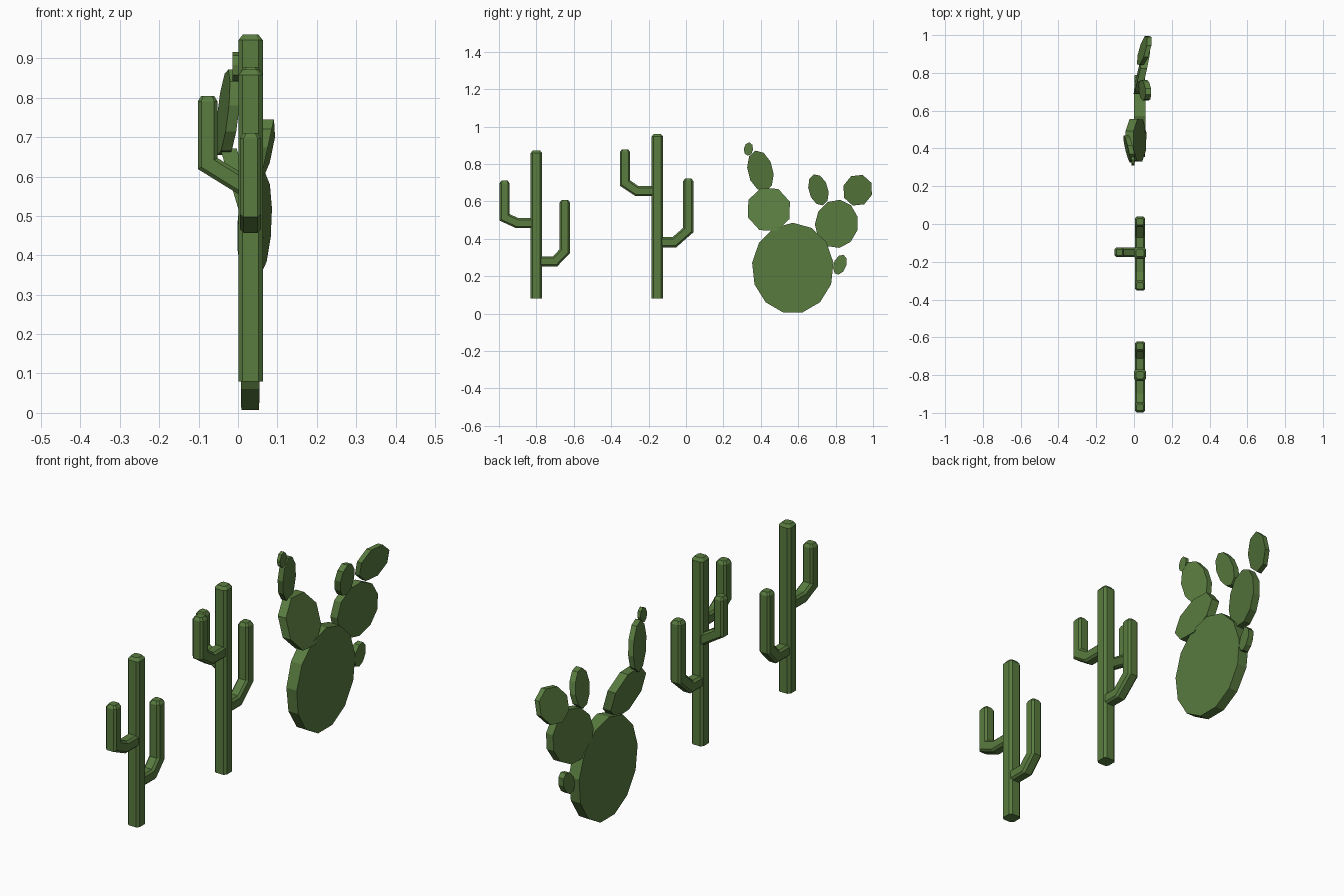
import bpy, bmesh
from math import sin, cos, pi, radians
from mathutils import Vector

if "Cube" in bpy.data.objects:
    bpy.data.objects.remove(bpy.data.objects["Cube"])

green = bpy.data.materials.new("cactus_green")
green.diffuse_color = (0.10, 0.20, 0.05, 1)
green.use_nodes = True
green.node_tree.nodes["Principled BSDF"].inputs["Base Color"].default_value = green.diffuse_color


def finish(name, bm):
    bmesh.ops.recalc_face_normals(bm, faces=bm.faces)
    mesh = bpy.data.meshes.new(name)
    bm.to_mesh(mesh)
    bm.free()
    mesh.materials.append(green)
    obj = bpy.data.objects.new(name, mesh)
    bpy.context.collection.objects.link(obj)
    return obj


def loft(name, rings):
    """Skin a list of equal-length vertex rings and cap both ends."""
    bm = bmesh.new()
    loops = [[bm.verts.new(p) for p in r] for r in rings]
    n = len(loops[0])
    for a, b in zip(loops, loops[1:]):
        for i in range(n):
            j = (i + 1) % n
            bm.faces.new((a[i], a[j], b[j], b[i]))
    bm.faces.new(loops[0][::-1])
    bm.faces.new(loops[-1])
    return finish(name, bm)


def stem(name, path, half, normal=(1, 0, 0), tip=0.014):
    """Sweep a chamfered square along a flat path that ends upward, with a bevelled tip."""
    pts = [Vector(p) for p in path]
    w = Vector(normal)
    c = half * 0.65
    section = [(half, -c), (half, c), (c, half), (-c, half),
               (-half, c), (-half, -c), (-c, -half), (c, -half)]
    top = pts[-1].copy()
    pts[-1].z -= tip
    dirs = [(b - a).normalized() for a, b in zip(pts, pts[1:])]
    rings = []
    for i, p in enumerate(pts):
        d0, d1 = dirs[max(i - 1, 0)], dirs[min(i, len(dirs) - 1)]
        d = (d0 + d1).normalized()
        u = w.cross(d) / d.dot(d1)          # mitred joint
        rings.append([p + u * a + w * b for a, b in section])
    u = w.cross(dirs[-1])
    rings.append([top + (u * a + w * b) * 0.65 for a, b in section])
    return loft(name, rings)


def pad(name, centre, ry, rz, n, thick, roll=0, ky=0, kz=0, taper=0):
    """Flat n-sided pad in the YZ plane; ky and kz tilt it sideways."""
    cx, cy, cz = centre
    r = radians(roll)
    rings = []
    for side in (-0.5, 0.5):
        ring = []
        for i in range(n):
            t = 2 * pi * i / n + pi / 2
            a, b = ry * cos(t), rz * sin(t)
            y, z = a * cos(r) - b * sin(r), a * sin(r) + b * cos(r)
            x = ky * y + kz * z + side * thick * (1 + taper * z / rz)
            ring.append((cx + x, cy + y, cz + z))
        rings.append(ring)
    return loft(name, rings)


def arm(name, root_y, bend, elbow, top):
    """Arm in the YZ plane: out of the trunk, diagonal, then straight up."""
    X = 0.032
    return stem(name, [(X, root_y, bend[1]), (X, *bend), (X, *elbow), (X, elbow[0], top)], 0.027)


# Small column cactus
stem("small_cactus_trunk", [(0.032, -0.80, 0.08), (0.032, -0.80, 0.872)], 0.031)
arm("small_cactus_front_arm", -0.80, (-0.902, 0.484), (-0.970, 0.515), 0.711)
arm("small_cactus_rear_arm", -0.80, (-0.700, 0.280), (-0.648, 0.334), 0.608)

# Tall column cactus
stem("tall_cactus_trunk", [(0.032, -0.153, 0.08), (0.032, -0.153, 0.96)], 0.031)
arm("tall_cactus_front_arm", -0.153, (-0.262, 0.655), (-0.326, 0.698), 0.878)
arm("tall_cactus_rear_arm", -0.153, (-0.062, 0.382), (0.012, 0.447), 0.723)
stem("tall_cactus_side_arm",
     [(0.02, -0.15, 0.573), (-0.077, -0.15, 0.633), (-0.077, -0.15, 0.805)],
     0.025, normal=(0, 1, 0))

# Flat pad cactus
pad("main_pad", (0.031, 0.571, 0.243), 0.219, 0.243, 13, 0.053, taper=0.15)
pad("front_lower_pad", (0.010, 0.443, 0.557), 0.120, 0.122, 8, 0.042, roll=20, kz=-0.3)
pad("front_upper_pad", (-0.025, 0.398, 0.763), 0.068, 0.112, 10, 0.027, roll=14, ky=-0.2, kz=0.08)
pad("front_bud", (-0.006, 0.334, 0.880), 0.025, 0.036, 8, 0.016, roll=-8)
pad("rear_lower_pad", (0.042, 0.805, 0.480), 0.116, 0.130, 11, 0.036, roll=-8, ky=0.22, kz=0.04)
pad("rear_inner_pad", (0.058, 0.708, 0.662), 0.052, 0.086, 10, 0.030, roll=16, kz=0.22)
pad("rear_outer_pad", (0.055, 0.918, 0.660), 0.080, 0.086, 8, 0.024, roll=-18, ky=0.25, kz=0.22)
pad("rear_bud", (0.046, 0.823, 0.262), 0.034, 0.056, 9, 0.028, roll=-20, ky=0.1)
